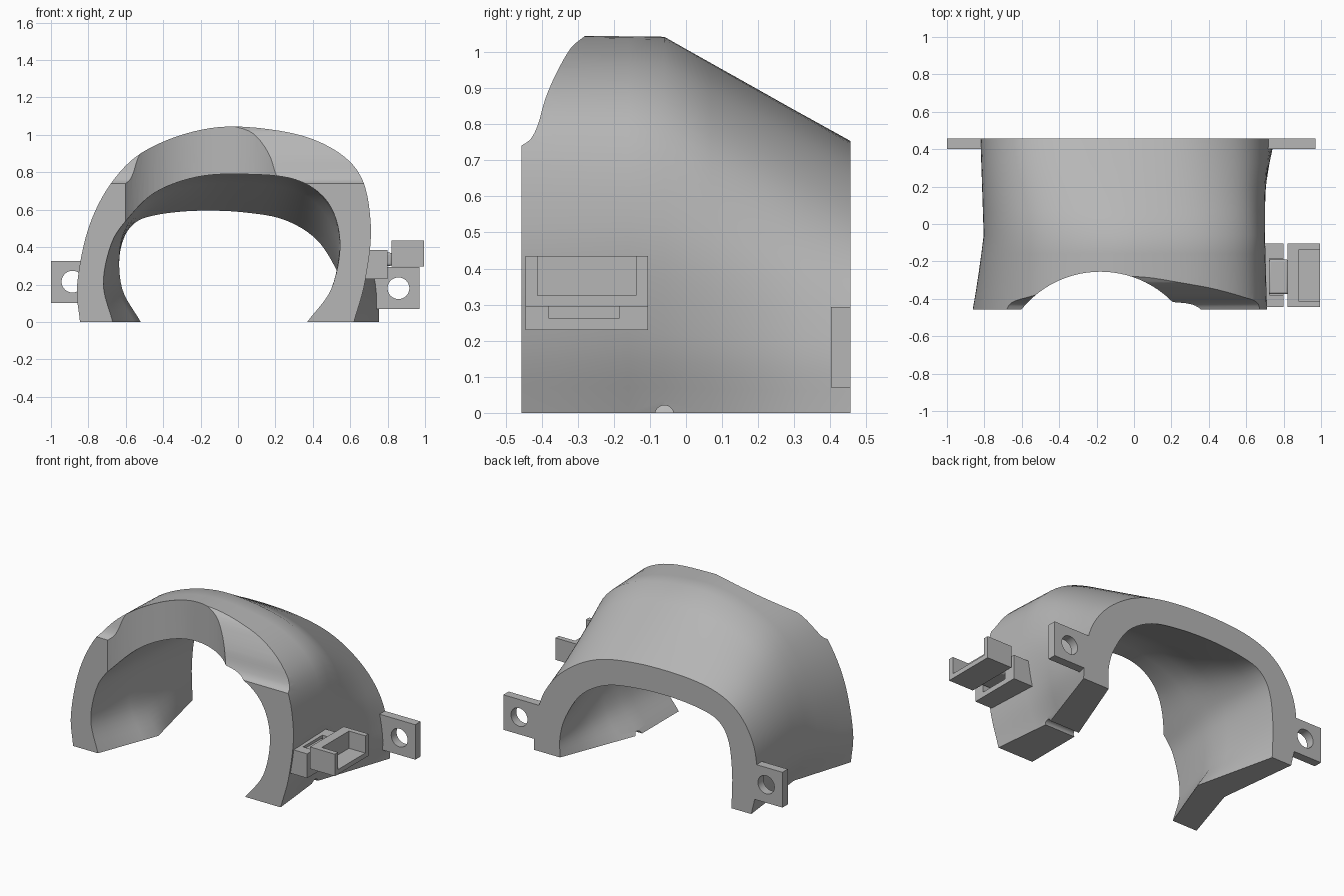
import bpy, bmesh, math
from mathutils import Vector

if "Cube" in bpy.data.objects:
    bpy.data.objects.remove(bpy.data.objects["Cube"], do_unlink=True)

grey = bpy.data.materials.new("plain grey")
grey.use_nodes = True
grey.diffuse_color = (0.47, 0.47, 0.47, 1)
grey.node_tree.nodes["Principled BSDF"].inputs["Base Color"].default_value = grey.diffuse_color

FRONT, BEND, REAR = -0.456, -0.06, 0.456


def finish(name, bm):
    """Turn a bmesh into a named grey object."""
    bmesh.ops.recalc_face_normals(bm, faces=bm.faces)
    mesh = bpy.data.meshes.new(name)
    bm.to_mesh(mesh)
    bm.free()
    mesh.materials.append(grey)
    obj = bpy.data.objects.new(name, mesh)
    bpy.context.collection.objects.link(obj)
    return obj


def box(name, x, y, z):
    bm = bmesh.new()
    bmesh.ops.create_cube(bm, size=1)
    for v in bm.verts:
        v.co = [(a + b) / 2 + c * (b - a) for (a, b), c in zip((x, y, z), v.co)]
    return finish(name, bm)


def cylinder(name, centre, radius, depth, axis, segments=48):
    bm = bmesh.new()
    bmesh.ops.create_cone(bm, cap_ends=True, segments=segments,
                          radius1=radius, radius2=radius, depth=depth)
    turn = Vector((0, 0, 1)).rotation_difference(Vector(axis)).to_matrix()
    for v in bm.verts:
        v.co = turn @ v.co + Vector(centre)
    return finish(name, bm)


def prism_x(name, points, x0, x1):
    """Extrude a (y, z) outline along x."""
    bm = bmesh.new()
    face = bm.faces.new([bm.verts.new((x0, y, z)) for y, z in points])
    out = bmesh.ops.extrude_face_region(bm, geom=[face])
    moved = [g for g in out["geom"] if isinstance(g, bmesh.types.BMVert)]
    bmesh.ops.translate(bm, verts=moved, vec=(x1 - x0, 0, 0))
    return finish(name, bm)


def cut(target, *cutters):
    bpy.ops.object.select_all(action="DESELECT")
    bpy.context.view_layer.objects.active = target
    target.select_set(True)
    for cutter in cutters:
        mod = target.modifiers.new("cut", "BOOLEAN")
        mod.operation, mod.solver, mod.object = "DIFFERENCE", "EXACT", cutter
        bpy.ops.object.modifier_apply(modifier=mod.name)
        bpy.data.objects.remove(cutter, do_unlink=True)


def smooth(obj, angle=35):
    bpy.ops.object.select_all(action="DESELECT")
    bpy.context.view_layer.objects.active = obj
    obj.select_set(True)
    bpy.ops.object.shade_smooth_by_angle(angle=math.radians(angle))


def spline(points, steps=6):
    """Smooth curve through points given in hundredths."""
    p = [Vector(q) / 100 for q in points]
    p = [2 * p[0] - p[1]] + p + [2 * p[-1] - p[-2]]
    out = []
    for a, b, c, d in zip(p, p[1:], p[2:], p[3:]):
        for i in range(steps):
            t = i / steps
            out.append(0.5 * (2 * b + (c - a) * t + (2 * a - 5 * b + 4 * c - d) * t * t
                              + (3 * b - a - 3 * c + d) * t ** 3))
    return out + [p[-2]]


# Arch cross-sections (x, z), from the right foot over the top to the left foot
front_outer = [(-84.5, 0), (-86, 20), (-80, 50), (-68, 74), (-51, 91), (-24, 102),
               (4, 104.5), (40, 98), (64, 81), (71, 52), (68, 22), (62, 0)]
front_inner = [(-67, 0), (-72, 20), (-68, 41), (-60, 54), (-45, 69), (-22, 77.5),
               (4, 79), (31, 76), (48, 64), (54.5, 43), (50, 18), (37, 0)]
bend_outer = [(-72, 0), (-80, 22), (-78, 48), (-68, 72), (-51, 90), (-24, 101.5),
              (4, 104), (40, 97), (63, 80), (70, 52), (66, 22), (58, 0)]
bend_inner = [(-52, 0), (-62, 18), (-63, 40), (-57, 55), (-44, 69), (-22, 77.5),
              (4, 79), (31, 76), (47, 64), (54, 43), (50, 18), (37, 0)]
rear_outer = [(-78, 0), (-82, 20), (-80, 43), (-70, 61), (-54, 71), (-30, 75),
              (4, 74.5), (32, 69), (54, 56), (68, 39), (74.5, 18), (75.5, 0)]
rear_inner = [(-64, 0), (-64.5, 22), (-62, 42), (-55, 53), (-42, 57.5), (-20, 59.5),
              (4, 58.5), (25, 54.5), (42, 44), (53, 27), (57, 13), (57, 0)]


def ring(outer, inner):
    return spline(outer) + spline(inner)[::-1]


# Cuff: loft of the closed rings along y
sections = [(FRONT, ring(front_outer, front_inner)),
            (BEND, ring(bend_outer, bend_inner)),
            (REAR, ring(rear_outer, rear_inner))]
rows = [sections[0]]
for (y0, r0), (y1, r1) in zip(sections, sections[1:]):
    for k in range(1, 5):
        t = k / 4
        rows.append((y0 + (y1 - y0) * t, [a.lerp(b, t) for a, b in zip(r0, r1)]))
bm = bmesh.new()
loops = [[bm.verts.new((p.x, y, p.y)) for p in r] for y, r in rows]
n = len(loops[0])
for a, b in zip(loops, loops[1:]):
    for i in range(n):
        j = (i + 1) % n
        bm.faces.new((a[i], a[j], b[j], b[i]))
for end in (loops[0], loops[-1]):
    for i in range(n // 2 - 1):
        bm.faces.new((end[i], end[i + 1], end[n - 2 - i], end[n - 1 - i]))
cuff = finish("cuff", bm)

# Scooped front edge, swept-back upper lip and the small groove under the foot
lip = spline([(-46, 73.8), (-43, 76), (-41, 80), (-39, 87), (-36, 94),
              (-32, 101), (-28, 104.5), (-27, 106)], 4)
lip = [(p.x, p.y) for p in lip] + [(-0.27, 1.3), (-0.6, 1.3), (-0.6, 0.738)]
cut(cuff,
    cylinder("scoop_cutter", (-0.18, -0.796, 0.7), 0.541, 2, (0, 0, 1), 96),
    prism_x("lip_cutter", lip, -1.2, 1.2),
    cylinder("groove_cutter", (0.55, BEND, -0.005), 0.026, 0.7, (1, 0, 0), 24))
smooth(cuff)

# Rear mounting tabs with bolt holes
for name, x, z, hole in (("right_tab", (-1, -0.74), (0.1, 0.325), (-0.885, 0.215)),
                         ("left_tab", (0.66, 0.97), (0.07, 0.293), (0.858, 0.18))):
    tab = box(name, x, (0.402, REAR), z)
    cut(tab, cylinder("hole_cutter", (hole[0], 0.43, hole[1]), 0.058, 0.3, (0, 1, 0)))
    smooth(tab)

# Slotted mount block on the left side
mount = box("mount_block", (0.64, 0.8), (-0.445, -0.105), (0.23, 0.385))
cut(mount, box("slot_cutter", (0.725, 0.9), (-0.38, -0.185), (0.262, 0.5)))

# Hinge strap joining the block to the tray
strap = prism_x("hinge_strap", [(-0.375, 0.3), (-0.19, 0.3), (-0.19, 0.37), (-0.375, 0.37)],
                0.72, 0.825)
bev = strap.modifiers.new("rounding", "BEVEL")
bev.width, bev.segments = 0.012, 3
smooth(strap)

# Open tray with two screw holes in its back wall
tray = box("tray", (0.82, 0.995), (-0.445, -0.105), (0.295, 0.435))
cut(tray, box("tray_cutter", (0.88, 1.2), (-0.412, -0.138), (0.325, 0.6)),
    *[cylinder("screw_cutter", (0.85, y, 0.404), 0.018, 0.2, (1, 0, 0), 24)
      for y in (-0.372, -0.188)])
smooth(tray)
